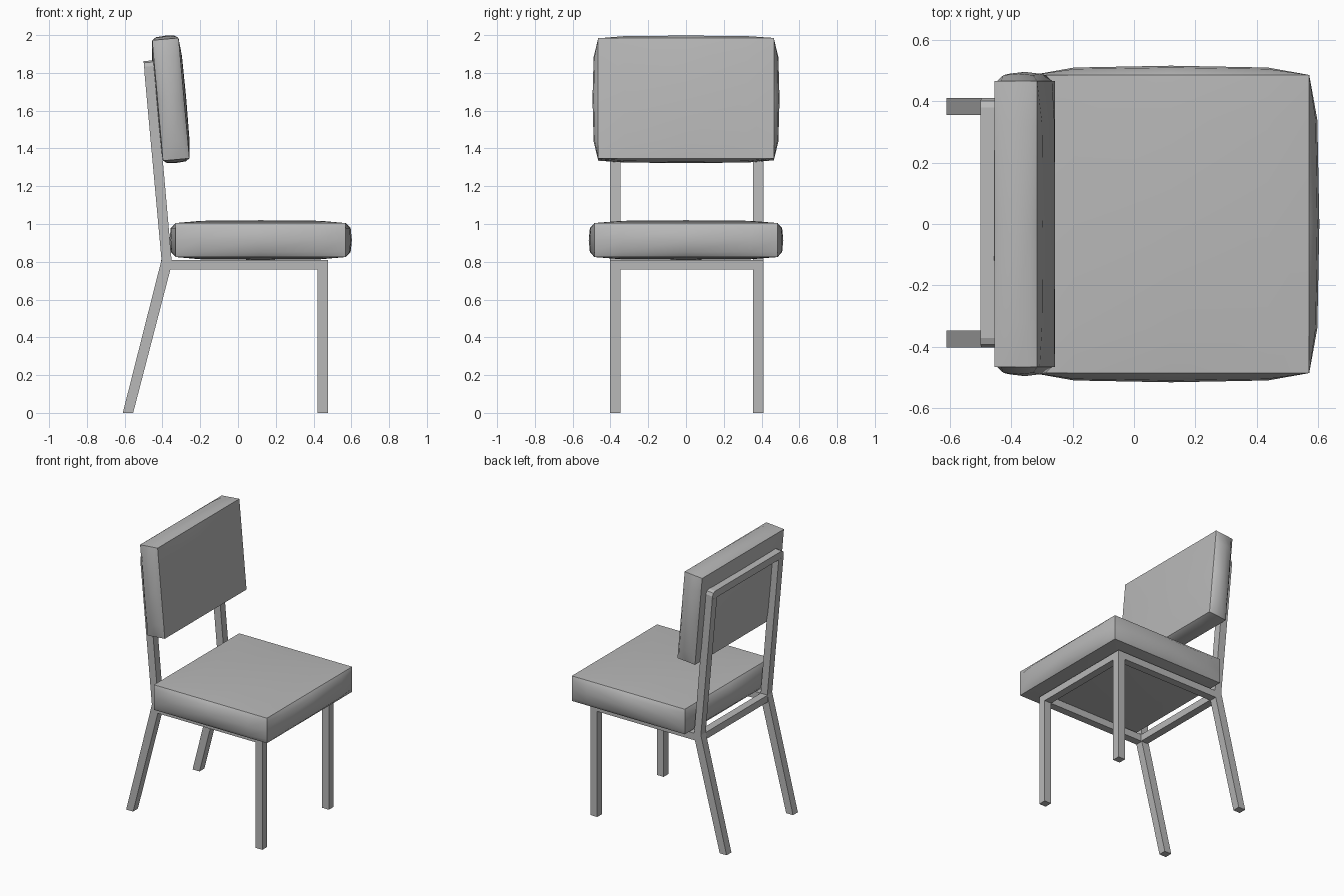
import bpy, bmesh, math
from mathutils import Vector, Matrix

cube = bpy.data.objects.get("Cube")
if cube:
    bpy.data.objects.remove(cube, do_unlink=True)

GREY = (0.48, 0.48, 0.48, 1)
grey = bpy.data.materials.new("plain grey")
grey.use_nodes = True
grey.diffuse_color = GREY
grey.node_tree.nodes["Principled BSDF"].inputs["Base Color"].default_value = GREY

TUBE = 0.055          # square tube width
SIDE = 0.378          # tube centre from the middle
TILT = -math.atan(0.09)


def finish(name, bm):
    bmesh.ops.recalc_face_normals(bm, faces=bm.faces)
    mesh = bpy.data.meshes.new(name)
    bm.to_mesh(mesh)
    bm.free()
    mesh.materials.append(grey)
    obj = bpy.data.objects.new(name, mesh)
    bpy.context.collection.objects.link(obj)
    return obj


def box(name, centre, size):
    bm = bmesh.new()
    bmesh.ops.create_cube(bm, size=1, matrix=Matrix.Diagonal((*size, 1)))
    obj = finish(name, bm)
    obj.location = centre
    return obj


def side_profile(name, points, y):
    """Extrude an x-z outline across the tube width."""
    bm = bmesh.new()
    face = bm.faces.new([bm.verts.new((x, y - TUBE / 2, z)) for x, z in points])
    out = bmesh.ops.extrude_face_region(bm, geom=[face])
    moved = [v for v in out["geom"] if isinstance(v, bmesh.types.BMVert)]
    bmesh.ops.translate(bm, verts=moved, vec=(0, TUBE, 0))
    return finish(name, bm)


def cushion(name, centre, half, puff, tilt=0):
    """Box with creased edges whose faces swell towards their middles."""
    steps = (-1, -0.7, 0, 0.7, 1)
    swell = {0: 1, 0.7: 0.8, 1: 0}
    bm = bmesh.new()
    for axis in range(3):
        a, b = (axis + 1) % 3, (axis + 2) % 3
        for sign in (-1, 1):
            grid = []
            for u in steps:
                row = []
                for v in steps:
                    p = Vector((0, 0, 0))
                    p[axis] = sign * (half[axis] + puff[axis] * swell[abs(u)] * swell[abs(v)])
                    p[a], p[b] = u * half[a], v * half[b]
                    row.append(bm.verts.new(p))
                grid.append(row)
            for i in range(4):
                for j in range(4):
                    bm.faces.new((grid[i][j], grid[i + 1][j],
                                  grid[i + 1][j + 1], grid[i][j + 1]))
    bmesh.ops.remove_doubles(bm, verts=bm.verts, dist=0.0005)
    obj = finish(name, bm)
    obj.location = centre
    obj.rotation_euler.y = tilt
    bpy.ops.object.select_all(action='DESELECT')
    obj.select_set(True)
    bpy.context.view_layer.objects.active = obj
    bpy.ops.object.shade_smooth_by_angle(angle=math.radians(40))
    return obj


# Padded seat and backrest
cushion("seat_cushion", (0.12, 0, 0.915), (0.45, 0.485, 0.09), (0.033, 0.03, 0.015))
cushion("backrest_cushion", (-0.356, 0, 1.66), (0.07, 0.465, 0.32), (0.012, 0.03, 0.018), TILT)

# Legs, bent rear posts and side rails
post = [(-0.61, 0), (-0.555, 0), (-0.35, 0.79), (-0.44, 1.815), (-0.496, 1.81), (-0.405, 0.81)]
for side, s in (("left", 1), ("right", -1)):
    y = s * SIDE + 0.004
    box(f"{side}_front_leg", (0.448, y, 0.405), (TUBE, TUBE, 0.81))
    side_profile(f"{side}_rear_post", post, y)
    box(f"{side}_seat_rail", (0.03, y, 0.785), (0.782, TUBE, 0.05))

# Cross rails under the seat
for name, x in (("front_seat_rail", 0.448), ("rear_seat_rail", -0.38)):
    box(name, (x, 0.004, 0.785), (TUBE, 2 * SIDE - TUBE, 0.05))

# Top bar of the back frame, with its outer top corners rounded
bm = bmesh.new()
bmesh.ops.create_cube(bm, size=1, matrix=Matrix.Diagonal((TUBE, 2 * SIDE + TUBE, TUBE, 1)))
corners = [e for e in bm.edges
           if all(v.co.z > 0 for v in e.verts) and abs(e.verts[0].co.x - e.verts[1].co.x) > 0.01]
bmesh.ops.bevel(bm, geom=corners, offset=0.03, segments=2, profile=0.5, affect='EDGES')
bar = finish("back_top_bar", bm)
bar.location = (-0.47, 0.004, 1.837)
bar.rotation_euler.y = TILT
